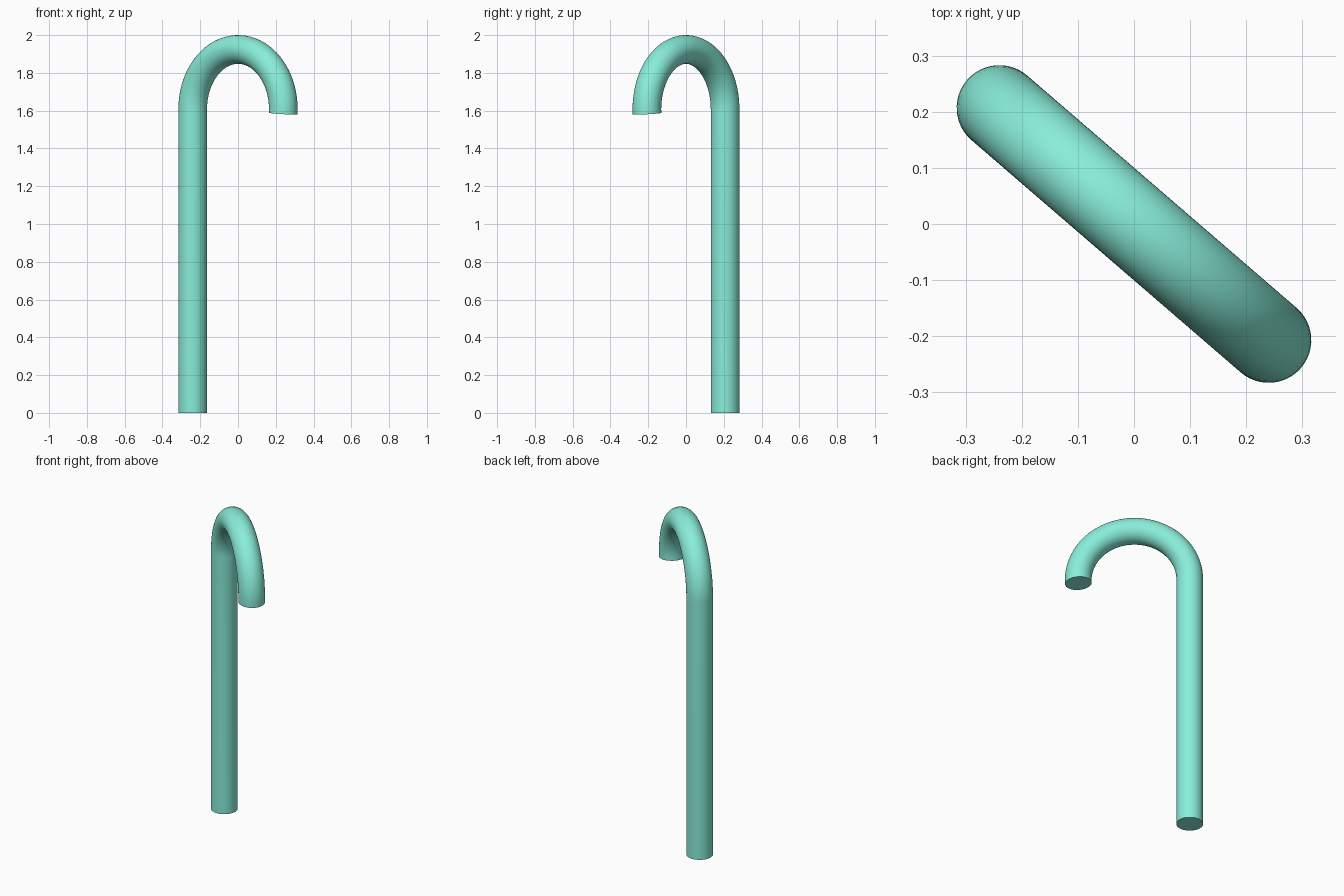
import bpy, bmesh, math
from mathutils import Vector

if "Cube" in bpy.data.objects:
    bpy.data.objects.remove(bpy.data.objects["Cube"])

TUBE = 0.076                      # tube radius
HOOK = 0.317                      # radius of the hook's centre line
HOOK_Z = 2.0 - TUBE - HOOK        # height where the shaft meets the hook
SWEEP = math.radians(184)         # hook runs slightly past a half turn
SIDES, STEPS = 48, 40

along = Vector((0.24, -0.207, 0)).normalized()   # direction the hook points
up = Vector((0, 0, 1))
side = up.cross(along)

# Centre line as (point, outward direction): straight shaft, then the hook
path = [(-along * HOOK, -along)]
for i in range(STEPS + 1):
    a = SWEEP * i / STEPS
    out = -along * math.cos(a) + up * math.sin(a)
    path.append((up * HOOK_Z + out * HOOK, out))

# Sweep a circle along the centre line
bm = bmesh.new()
rings = []
for p, out in path:
    ring = []
    for k in range(SIDES):
        t = math.tau * k / SIDES
        ring.append(bm.verts.new(p + (out * math.cos(t) + side * math.sin(t)) * TUBE))
    rings.append(ring)
for r0, r1 in zip(rings, rings[1:]):
    for k in range(SIDES):
        n = (k + 1) % SIDES
        bm.faces.new((r0[k], r0[n], r1[n], r1[k]))
# Flat end caps
bm.faces.new(rings[0])
bm.faces.new(rings[-1])
bmesh.ops.recalc_face_normals(bm, faces=bm.faces)

mesh = bpy.data.meshes.new("hooked_cane")
bm.to_mesh(mesh)
bm.free()
cane = bpy.data.objects.new("hooked_cane", mesh)
bpy.context.collection.objects.link(cane)

mat = bpy.data.materials.new("mint")
mat.diffuse_color = (0.25, 0.85, 0.70, 1)
mat.use_nodes = True
mat.node_tree.nodes["Principled BSDF"].inputs["Base Color"].default_value = mat.diffuse_color
mesh.materials.append(mat)

bpy.context.view_layer.objects.active = cane
cane.select_set(True)
bpy.ops.object.shade_smooth_by_angle(angle=math.radians(30))
